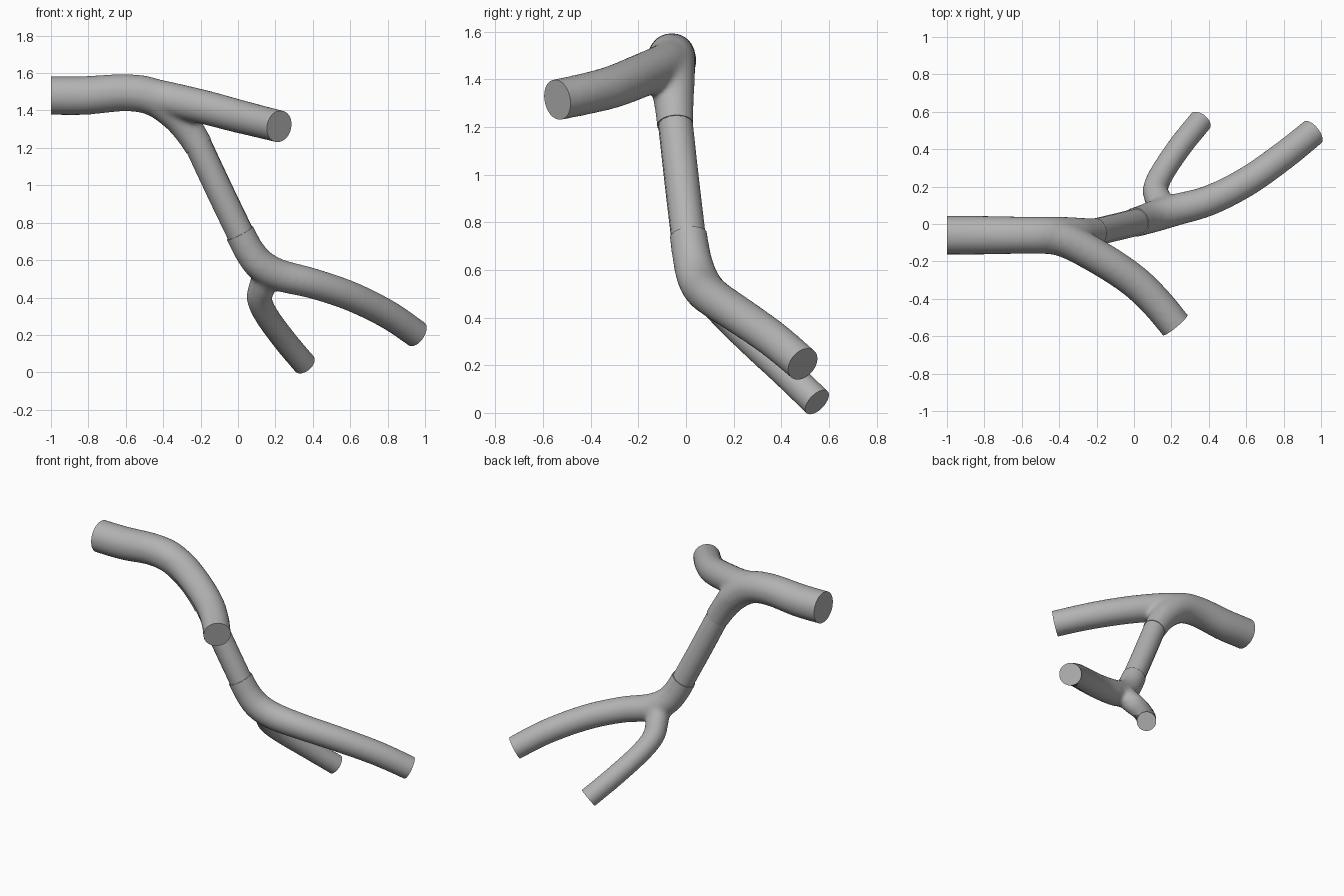
import bpy, bmesh, math
from mathutils import Vector

cube = bpy.data.objects.get("Cube")
if cube:
    bpy.data.objects.remove(cube, do_unlink=True)

grey = bpy.data.materials.new("plain_grey")
grey.use_nodes = True
grey.diffuse_color = (0.45, 0.45, 0.45, 1)
grey.node_tree.nodes["Principled BSDF"].inputs["Base Color"].default_value = (0.45, 0.45, 0.45, 1)


def spline(points, steps=8):
    """Smooth path through (x, y, z, radius) points."""
    p = [Vector(q) for q in points]
    p = [2 * p[0] - p[1]] + p + [2 * p[-1] - p[-2]]
    path = []
    for a, b, c, d in zip(p, p[1:], p[2:], p[3:]):
        for i in range(steps):
            t = i / steps
            path.append(0.5 * (2 * b + (c - a) * t + (2 * a - 5 * b + 4 * c - d) * t**2
                               + (3 * b - a - 3 * c + d) * t**3))
    return path + [p[-2]]


def add_tube(bm, points, sides):
    """Sweep a capped round section along the path."""
    path = spline(points)
    side, rings = Vector((0, 1, 0.3)), []
    for i, q in enumerate(path):
        along = (path[min(i + 1, len(path) - 1)] - path[max(i - 1, 0)]).to_3d().normalized()
        side = (side - along * side.dot(along)).normalized()
        up = along.cross(side)
        angles = [2 * math.pi * k / sides for k in range(sides)]
        rings.append([bm.verts.new(q.to_3d() + q.w * (side * math.cos(a) + up * math.sin(a)))
                      for a in angles])
    for r, s in zip(rings, rings[1:]):
        for k in range(sides):
            n = (k + 1) % sides
            bm.faces.new((r[k], r[n], s[n], s[k]))
    bm.faces.new(rings[0][::-1])
    bm.faces.new(rings[-1])


def make_object(name, bm):
    mesh = bpy.data.meshes.new(name)
    bm.to_mesh(mesh)
    bm.free()
    mesh.materials.append(grey)
    obj = bpy.data.objects.new(name, mesh)
    bpy.context.collection.objects.link(obj)
    bpy.ops.object.select_all(action='DESELECT')
    obj.select_set(True)
    bpy.context.view_layer.objects.active = obj
    return obj


def extend(points, start, end):
    """Lengthen a path past its ends, so the ends can be trimmed flat."""
    p = [Vector(q) for q in points]
    if start:
        p.insert(0, p[0] + (p[0] - p[1]).normalized() * 0.06)
    if end:
        p.append(p[-1] + (p[-1] - p[-2]).normalized() * 0.06)
    return p


def make_fork(name, stem, branch):
    """Blend a main limb and its side branch, then trim the three ends."""
    bm = bmesh.new()
    add_tube(bm, extend(stem, True, True), 32)
    add_tube(bm, extend(branch, False, True), 32)
    obj = make_object(name, bm)
    remesh = obj.modifiers.new("blend", 'REMESH')
    remesh.mode, remesh.voxel_size = 'VOXEL', 0.012
    smooth = obj.modifiers.new("soften", 'SMOOTH')
    smooth.factor, smooth.iterations = 0.5, 18
    for modifier in ("blend", "soften"):
        bpy.ops.object.modifier_apply(modifier=modifier)
    bm = bmesh.new()
    bm.from_mesh(obj.data)
    for end, inner in ((stem[0], stem[1]), (stem[-1], stem[-2]), (branch[-1], branch[-2])):
        end, inner = Vector(end[:3]), Vector(inner[:3])
        near = [f for f in bm.faces if (f.calc_center_median() - end).length < 0.2]
        geom = near + list({e for f in near for e in f.edges}) + list({v for f in near for v in f.verts})
        bmesh.ops.bisect_plane(bm, geom=geom, plane_co=end, plane_no=end - inner, clear_outer=True)
        rim = [e for e in bm.edges if e.is_boundary]
        bmesh.ops.holes_fill(bm, edges=rim, sides=0)
    bmesh.ops.recalc_face_normals(bm, faces=bm.faces)
    bm.to_mesh(obj.data)
    bm.free()
    bpy.ops.object.shade_smooth_by_angle(angle=math.radians(40))


# Upper fork: thick limb bending down, with a limb leaving to the front
make_fork("upper_fork",
          [(-1, -0.06, 1.48, 0.104), (-0.82, -0.06, 1.48, 0.104), (-0.6, -0.06, 1.495, 0.1),
           (-0.45, -0.06, 1.47, 0.1), (-0.33, -0.055, 1.38, 0.092),
           (-0.26, -0.05, 1.29, 0.083), (-0.21, -0.045, 1.21, 0.078)],
          [(-0.52, -0.06, 1.49, 0.095), (-0.37, -0.085, 1.46, 0.094), (-0.17, -0.19, 1.415, 0.092),
           (0, -0.305, 1.37, 0.09), (0.12, -0.42, 1.34, 0.088), (0.22, -0.54, 1.315, 0.087)])

# Straight connecting length
middle = bmesh.new()
add_tube(middle, [(-0.218, -0.046, 1.227, 0.073), (-0.1, -0.018, 0.975, 0.073),
                  (0.018, 0.011, 0.73, 0.073)], 14)
make_object("middle_limb", middle)
bpy.ops.object.shade_smooth_by_angle(angle=math.radians(40))

# Lower fork: limb sweeping to the left and back, with a thin hooked branch
make_fork("lower_fork",
          [(0.01, 0.01, 0.745, 0.08), (0.06, 0.025, 0.65, 0.082), (0.12, 0.045, 0.575, 0.086),
           (0.22, 0.075, 0.52, 0.086), (0.4, 0.125, 0.475, 0.082), (0.6, 0.225, 0.408, 0.08),
           (0.8, 0.365, 0.31, 0.078), (0.955, 0.49, 0.205, 0.076)],
          [(0.16, 0.06, 0.55, 0.07), (0.13, 0.13, 0.46, 0.072), (0.115, 0.19, 0.39, 0.068),
           (0.155, 0.28, 0.3, 0.066), (0.25, 0.42, 0.17, 0.066), (0.355, 0.55, 0.045, 0.066)])
